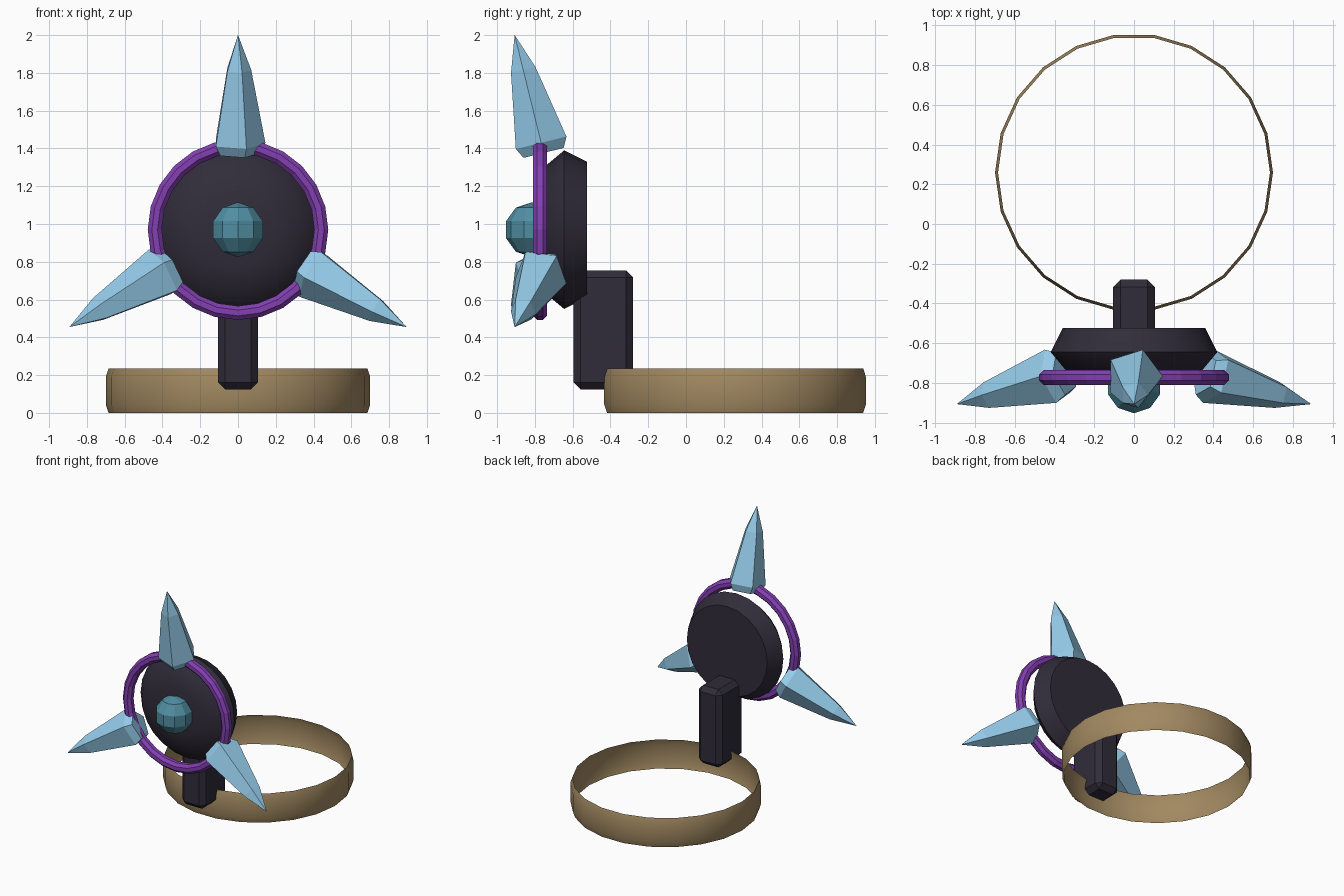
import bpy, bmesh, math
from mathutils import Matrix, Vector

if "Cube" in bpy.data.objects:
    bpy.data.objects.remove(bpy.data.objects["Cube"])

HUB_Z = 0.97


def material(name, rgb):
    m = bpy.data.materials.new(name)
    m.diffuse_color = (*rgb, 1)
    m.use_nodes = True
    m.node_tree.nodes["Principled BSDF"].inputs["Base Color"].default_value = m.diffuse_color
    return m


TAN = material("tan", (0.36, 0.25, 0.12))
DARK = material("dark", (0.03, 0.025, 0.042))
PURPLE = material("purple", (0.23, 0.05, 0.45))
ICE = material("ice", (0.30, 0.60, 0.82))
TEAL = material("teal", (0.08, 0.27, 0.36))


def finish(name, bm, mat, smooth=None):
    bmesh.ops.recalc_face_normals(bm, faces=bm.faces)
    me = bpy.data.meshes.new(name)
    bm.to_mesh(me)
    bm.free()
    me.materials.append(mat)
    ob = bpy.data.objects.new(name, me)
    bpy.context.collection.objects.link(ob)
    if smooth:
        bpy.context.view_layer.objects.active = ob
        ob.select_set(True)
        bpy.ops.object.shade_smooth_by_angle(angle=math.radians(smooth))
        ob.select_set(False)
    return ob


def lathe(profile, sides, matrix, closed=False):
    """Spin (radius, height) points about z, then place with matrix."""
    bm = bmesh.new()
    rings = []
    for r, h in profile:
        if r == 0:
            rings.append([bm.verts.new((0, 0, h))] * sides)
        else:
            rings.append([bm.verts.new((r * math.cos(a), r * math.sin(a), h))
                          for a in (2 * math.pi * i / sides for i in range(sides))])
    pairs = list(zip(rings, rings[1:]))
    if closed:
        pairs.append((rings[-1], rings[0]))
    for lo, hi in pairs:
        for i in range(sides):
            j = (i + 1) % sides
            bm.faces.new(list(dict.fromkeys((lo[i], lo[j], hi[j], hi[i]))))
    bm.transform(matrix)
    return bm


# Thin finger band
band = [(0.685, 0), (0.70, 0.045), (0.70, 0.19), (0.685, 0.235)]
finish("band", lathe(band, 22, Matrix.Translation((0, 0.26, 0))), TAN, 40)

# Chamfered post joining band and disc
bm = bmesh.new()
bmesh.ops.create_cube(bm, size=1)
bm.transform(Matrix.Translation((0, -0.4375, 0.44)) @ Matrix.Diagonal((0.21, 0.315, 0.63, 1)))
bmesh.ops.bevel(bm, geom=bm.edges[:], offset=0.037, segments=1, affect='EDGES')
finish("post", bm, DARK)

# Domed disc, axis along -y (profile height = distance toward the front)
to_front = Matrix.Translation((0, 0, HUB_Z)) @ Matrix.Rotation(math.pi / 2, 4, 'X')
disc = [(0, 0.525), (0.36, 0.525), (0.42, 0.645), (0.345, 0.735), (0.2, 0.775), (0, 0.785)]
finish("disc", lathe(disc, 24, to_front), DARK, 40)

# Ring in front of the disc, octagonal section
section = [(0.441 + 0.04 * math.cos(a), 0.773 + 0.04 * math.sin(a))
           for a in (math.radians(22.5 + 45 * i) for i in range(8))]
finish("ring", lathe(section, 24, to_front, closed=True), PURPLE)

# Faceted centre gem
bm = bmesh.new()
bmesh.ops.create_uvsphere(bm, u_segments=10, v_segments=5, radius=0.145)
bm.transform(Matrix.Translation((0, -0.815, HUB_Z)))
finish("gem", bm, TEAL)

# Three five-sided spikes leaning forward, turned about the disc axis
spike = [(0, -0.055), (0.115, -0.055), (0.145, 0), (0.07, 0.397), (0, 0.588)]
lean = Matrix.Translation((0, -0.767, 0.46)) @ Matrix.Rotation(math.radians(13.8), 4, 'X')
for i in range(3):
    place = (Matrix.Translation((0, 0, HUB_Z))
             @ Matrix.Rotation(math.radians(120 * i), 4, 'Y') @ lean)
    finish(f"spike_{i + 1}", lathe(spike, 5, place), ICE)
